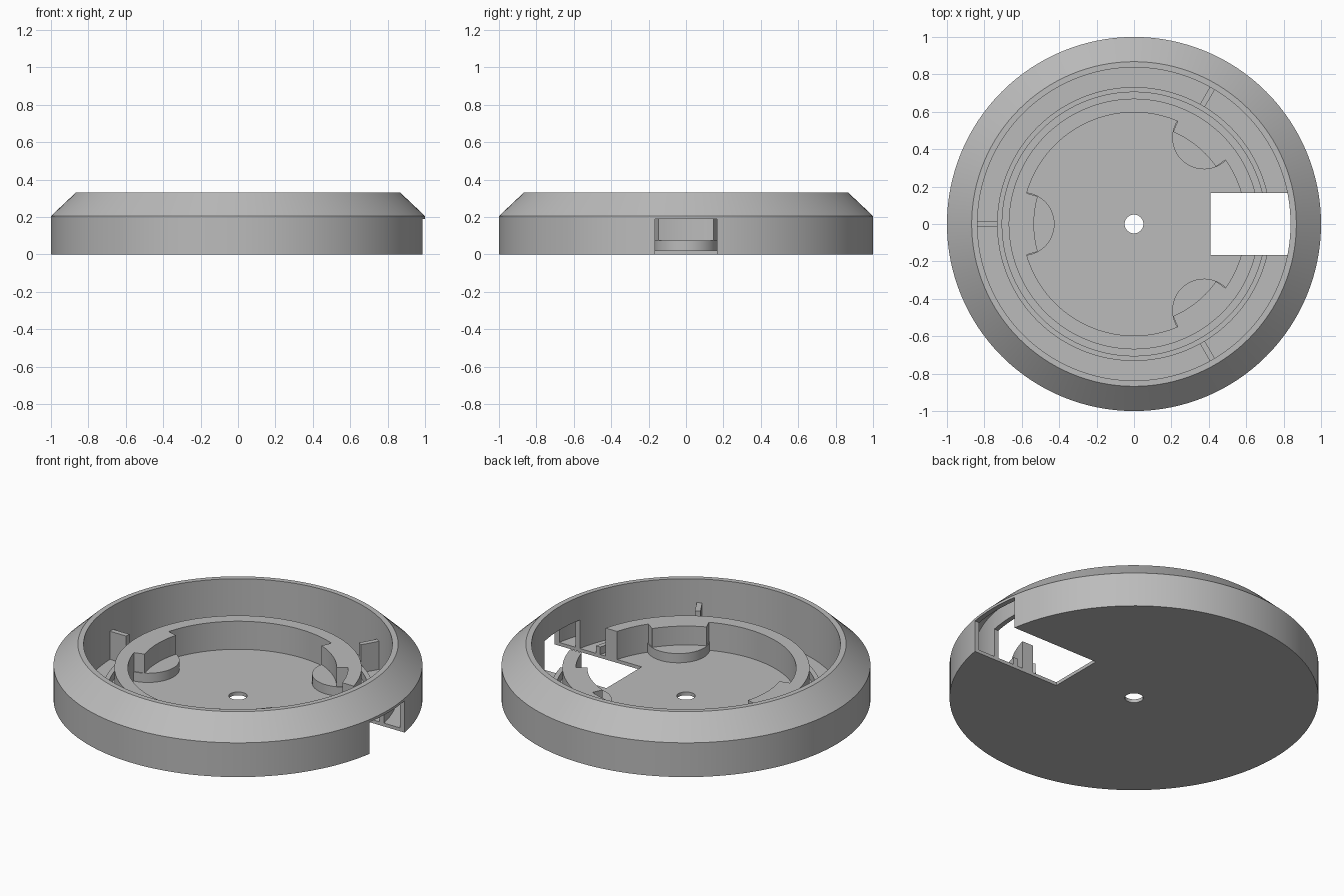
import bpy, bmesh, math
from mathutils import Matrix

cube = bpy.data.objects.get("Cube")
if cube:
    bpy.data.objects.remove(cube, do_unlink=True)

SEGMENTS = 128
FLOOR = 0.02
INNER_HEIGHT = 0.188

grey = bpy.data.materials.new("plain grey")
grey.use_nodes = True
grey.diffuse_color = (0.5, 0.5, 0.5, 1)
grey.node_tree.nodes["Principled BSDF"].inputs["Base Color"].default_value = grey.diffuse_color


def finish(name, bm):
    """Turn a bmesh into a named grey object."""
    bmesh.ops.recalc_face_normals(bm, faces=bm.faces)
    mesh = bpy.data.meshes.new(name)
    bm.to_mesh(mesh)
    bm.free()
    mesh.materials.append(grey)
    obj = bpy.data.objects.new(name, mesh)
    bpy.context.collection.objects.link(obj)
    return obj


def lathe(name, profile):
    """Revolve a closed (radius, height) profile around z."""
    bm = bmesh.new()
    rings = []
    for i in range(SEGMENTS):
        a = math.tau * i / SEGMENTS
        rings.append([bm.verts.new((r * math.cos(a), r * math.sin(a), z)) for r, z in profile])
    n = len(profile)
    for i, ring in enumerate(rings):
        nxt = rings[(i + 1) % SEGMENTS]
        for j in range(n):
            k = (j + 1) % n
            bm.faces.new((ring[j], nxt[j], nxt[k], ring[k]))
    return finish(name, bm)


def tube(name, inner, outer, low, high):
    return lathe(name, [(inner, low), (outer, low), (outer, high), (inner, high)])


def prism(name, outline, low, high, angle=0):
    """Extrude a plan outline upward, then turn it about z."""
    bm = bmesh.new()
    face = bm.faces.new([bm.verts.new((x, y, low)) for x, y in outline])
    top = bmesh.ops.extrude_face_region(bm, geom=[face])["geom"]
    verts = [v for v in top if isinstance(v, bmesh.types.BMVert)]
    bmesh.ops.translate(bm, verts=verts, vec=(0, 0, high - low))
    bm.transform(Matrix.Rotation(math.radians(angle), 4, "Z"))
    return finish(name, bm)


def box(name, x0, x1, half_width, low, high, angle=0):
    w = half_width
    return prism(name, [(x0, -w), (x1, -w), (x1, w), (x0, w)], low, high, angle)


def arc(radius, start, end, count, centre=0):
    angles = [math.radians(start + (end - start) * i / count) for i in range(count + 1)]
    return [(centre + radius * math.cos(a), radius * math.sin(a)) for a in angles]


def cut(obj, cutter):
    """Subtract a cutter and bake the result."""
    mod = obj.modifiers.new("cut", "BOOLEAN")
    mod.operation = "DIFFERENCE"
    mod.solver = "EXACT"
    mod.object = cutter
    graph = bpy.context.evaluated_depsgraph_get()
    mesh = bpy.data.meshes.new_from_object(obj.evaluated_get(graph))
    obj.modifiers.clear()
    obj.data = mesh


# Dish: floor with a centre hole, thick wall and sloped shoulder
body = lathe("dish_body", [(0.05, 0), (1, 0), (1, 0.205), (0.868, 0.33),
                           (0.837, 0.33), (0.837, FLOOR), (0.05, FLOOR)])
cavity = lathe("wall_cavity", [(0.865, FLOOR), (0.97, FLOOR), (0.97, 0.195), (0.865, 0.294)])

# Raised ring and low ridge on the floor
support = tube("support_ring", 0.597, 0.67, 0.012, INNER_HEIGHT)
ridge = tube("floor_ridge", 0.705, 0.732, 0.012, 0.065)

# Side opening through the wall, rings and floor
opening = box("opening_cutter", 0.41, 1.2, 0.167, -0.1, 0.19)
cut(body, cavity)
for part in (body, support, ridge):
    cut(part, opening)
for cutter in (cavity, opening):
    bpy.data.objects.remove(cutter, do_unlink=True)

parts = [body, support, ridge]

# Three posts: a round foot with a taller block joined to the ring
foot = arc(0.17, 83, 277, 28, 0.595)
block = arc(0.535, -16, 16, 10) + arc(0.63, 16, -16, 10)
for i, angle in enumerate((51, 180, -51), 1):
    parts.append(prism(f"post_foot_{i}", foot, 0.012, 0.075, angle))
    parts.append(prism(f"post_block_{i}", block, 0.012, INNER_HEIGHT, angle))

# Three thin ribs against the inner wall
for i, angle in enumerate((60, 180, -60), 1):
    parts.append(box(f"wall_rib_{i}", 0.73, 0.845, 0.015, 0.012, INNER_HEIGHT, angle))

# Smooth the round walls and keep the edges crisp
bpy.ops.object.select_all(action="DESELECT")
for part in parts:
    part.select_set(True)
bpy.context.view_layer.objects.active = body
bpy.ops.object.shade_smooth_by_angle(angle=math.radians(25))
